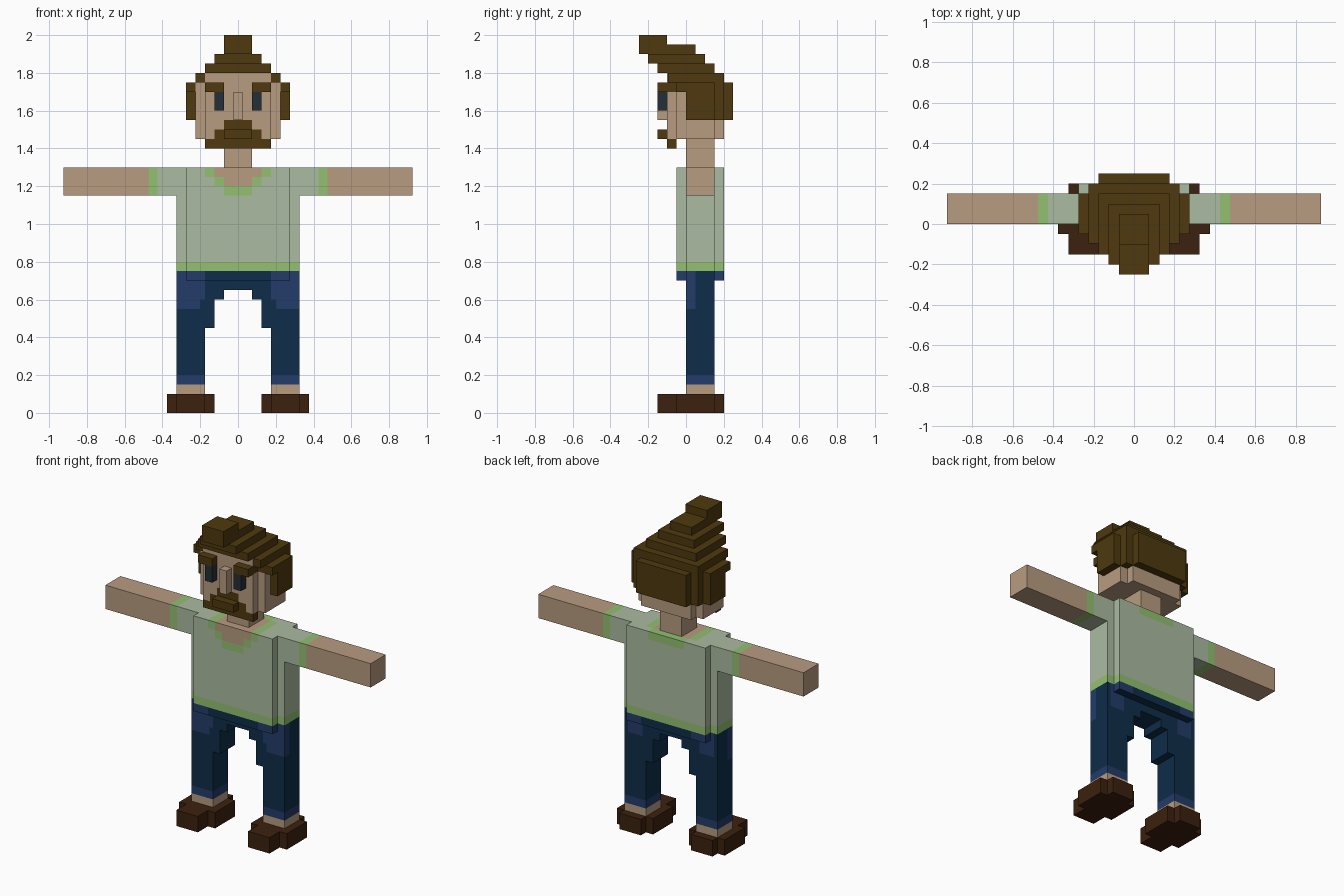
import bpy, bmesh
from mathutils import Vector

if "Cube" in bpy.data.objects:
    bpy.data.objects.remove(bpy.data.objects["Cube"], do_unlink=True)


def make_material(name, rgb):
    lin = [((c / 255 + 0.055) / 1.055) ** 2.4 for c in rgb]
    m = bpy.data.materials.new(name)
    m.use_nodes = True
    m.diffuse_color = (*lin, 1)
    bsdf = m.node_tree.nodes["Principled BSDF"]
    bsdf.inputs["Base Color"].default_value = (*lin, 1)
    bsdf.inputs["Roughness"].default_value = 0.9
    return m


MATS = {n: make_material(n, c) for n, c in {
    "skin": (184, 156, 128), "shirt": (171, 187, 161), "trim_green": (146, 192, 113),
    "hair_brown": (78, 57, 14), "denim_dark": (14, 45, 74), "denim_light": (35, 59, 105),
    "shoe_brown": (60, 33, 14), "eye_dark": (36, 47, 54)}.items()}


def blocks(name, boxes, colour, cuts=()):
    """Boxes (x0, x1, y0, y1, z0, z1) joined as one object.
    colour: a material name or a rule(centre, normal); cuts: (axis, values)."""
    bm = bmesh.new()
    for x0, x1, y0, y1, z0, z1 in boxes:
        lo, hi = Vector((x0, y0, z0)), Vector((x1, y1, z1))
        new = bmesh.ops.create_cube(bm, size=1)["verts"]
        for v in new:
            v.co = Vector([(lo[i] + hi[i]) / 2 + v.co[i] * (hi[i] - lo[i]) for i in range(3)])
    for axis, values in cuts:
        n = Vector([float(i == axis) for i in range(3)])
        for value in values:
            bmesh.ops.bisect_plane(bm, geom=bm.verts[:] + bm.edges[:] + bm.faces[:],
                                   plane_co=n * value, plane_no=n)
    bm.normal_update()
    mesh = bpy.data.meshes.new(name)
    used = []
    for f in bm.faces:
        key = colour if isinstance(colour, str) else colour(f.calc_center_median(), f.normal)
        if key not in used:
            used.append(key)
            mesh.materials.append(MATS[key])
        f.material_index = used.index(key)
    bm.to_mesh(mesh)
    bm.free()
    obj = bpy.data.objects.new(name, mesh)
    bpy.context.collection.objects.link(obj)
    return obj


def pair(name, boxes, colour, cuts=()):
    """Left part (+x) and its mirrored right part."""
    blocks("left_" + name, boxes, colour, cuts)
    flip = [(-b[1], -b[0], *b[2:]) for b in boxes]
    blocks("right_" + name, flip, colour, [(a, [-v for v in vs] if a == 0 else vs) for a, vs in cuts])


def both(*values):
    return [s * v for v in values for s in (-1, 1)]


# Colour rules
def torso_rule(c, n):
    x = abs(c.x)
    if c.z < 0.75:
        return "denim_light" if x > 0.175 and n.z > -0.5 else "denim_dark"
    if c.z < 0.8:
        return "trim_green"
    if n.z > 0.5:                                   # collar seen from above
        if x < 0.125:
            return "trim_green" if c.y > 0.15 else "skin"
        return "trim_green" if x < 0.175 and c.y < 0.15 else "shirt"
    if n.y < -0.5:                                  # stepped neckline
        steps = ((1.25, 0.125, 0.175), (1.2, 0.075, 0.125), (1.15, 0.0, 0.075))
        for z, skin, trim in steps:
            if c.z > z:
                return "skin" if x < skin else "trim_green" if x < trim else "shirt"
    if n.y > 0.5 and c.z > 1.25 and x < 0.125:
        return "trim_green"
    return "shirt"


def leg_rule(c, n):
    x = abs(c.x)
    if c.z < 0.2:
        return "denim_light"
    if n.y < -0.5:
        light = x > 0.175 and c.z > 0.6 or x > 0.2 and c.z > 0.55
    elif n.y > 0.5:
        light = 0.2 < x < 0.3 and c.z > 0.6
    else:
        light = x > 0.3 and c.y < 0.05 and c.z > 0.55
    return "denim_light" if light else "denim_dark"


def head_rule(c, n):
    x = abs(c.x)
    if n.y < -0.5 and c.y < -0.09:                  # moustache shape on the face
        if c.z < 1.5 and x < 0.125 or c.z < 1.55 and x < 0.075:
            return "hair_brown"
    if abs(n.x) > 0.5 and c.z > 1.7:
        return "hair_brown"
    return "skin"


# Torso with side slabs
blocks("torso", [(-0.275, 0.275, -0.05, 0.2, 0.7, 1.3)], torso_rule,
       [(0, both(0.075, 0.125, 0.175)), (1, [0.15]), (2, [0.75, 0.8, 1.15, 1.2, 1.25])])
pair("torso_side", [(0.275, 0.325, 0, 0.15, 0.75, 1.3)],
     lambda c, n: "trim_green" if c.z < 0.8 else "shirt", [(2, [0.8])])

# Arms with sleeves
pair("arm", [(0.325, 0.925, 0, 0.15, 1.15, 1.3)],
     lambda c, n: "skin" if abs(c.x) > 0.475 else "trim_green" if abs(c.x) > 0.425 else "shirt",
     [(0, [0.425, 0.475])])

# Legs, inner thigh steps, ankles and shoes
pair("leg", [(0.175, 0.325, 0, 0.15, 0.15, 0.75)], leg_rule,
     [(0, [0.2, 0.3]), (1, [0.05]), (2, [0.2, 0.55, 0.6])])
pair("inner_thigh", [(0.125, 0.175, 0, 0.15, 0.45, 0.72), (0.075, 0.125, 0, 0.15, 0.6, 0.72)],
     "denim_dark")
blocks("crotch", [(-0.075, 0.075, 0, 0.15, 0.65, 0.72)], "denim_dark")
pair("ankle", [(0.175, 0.325, 0, 0.15, 0.09, 0.15)], "skin")
pair("shoe", [(0.175, 0.325, -0.15, 0.2, 0, 0.1), (0.125, 0.375, -0.05, 0.15, 0, 0.1)],
     "shoe_brown")

# Neck and head
blocks("neck", [(-0.075, 0.075, 0, 0.15, 1.29, 1.46)], "skin")
blocks("head", [(-0.175, 0.175, -0.1, 0.2, 1.45, 1.75)], head_rule,
       [(0, both(0.075, 0.125)), (1, [-0.05]), (2, [1.5, 1.55, 1.7])])
blocks("head_sides", [(-0.225, 0.225, -0.05, 0.15, 1.45, 1.75)], "skin")
blocks("forehead", [(-0.175, 0.175, -0.1, 0, 1.75, 1.8)], "skin")

# Face
blocks("nose", [(-0.025, 0.025, -0.15, -0.1, 1.55, 1.7)], "skin")
pair("eye", [(0.075, 0.125, -0.15, -0.1, 1.6, 1.7)], "eye_dark")
pair("eyebrow", [(0.075, 0.175, -0.15, -0.1, 1.7, 1.75)], "hair_brown")
blocks("moustache", [(-0.075, 0.075, -0.15, -0.1, 1.45, 1.5)], "hair_brown")
blocks("beard", [(-0.175, 0.175, -0.1, -0.05, 1.4, 1.45)], "hair_brown")

# Hair tiers rising to the quiff: half width, y range, z range
tiers = [(0.275, 0, 0.15, 1.55, 1.75), (0.275, -0.05, 0, 1.7, 1.75),
         (0.225, 0, 0.2, 1.55, 1.75), (0.175, 0, 0.25, 1.55, 1.75),
         (0.225, -0.096, 0.2, 1.75, 1.8), (0.175, -0.15, 0.15, 1.8, 1.85),
         (0.125, -0.2, 0.1, 1.85, 1.9), (0.075, -0.25, 0.05, 1.9, 1.95),
         (0.075, -0.25, -0.1, 1.95, 2.0)]
blocks("hair", [(-t[0], *t) for t in tiers], "hair_brown")
